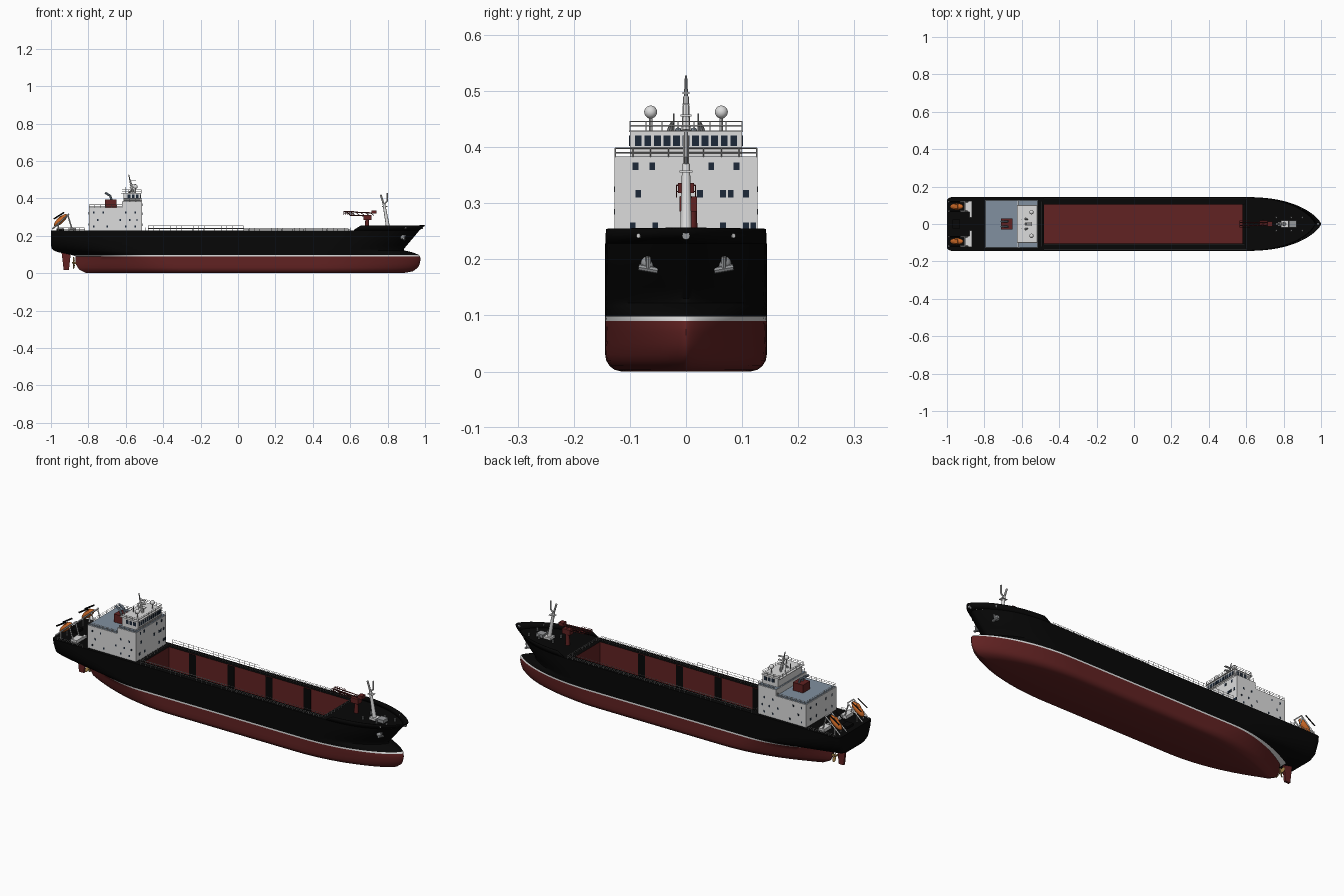
import bpy, bmesh, math
from mathutils import Vector, Matrix

if "Cube" in bpy.data.objects:
    bpy.data.objects.remove(bpy.data.objects["Cube"])

COLS = {"black": (.002, .002, .002), "red": (.12, .016, .016), "white": (.72, .72, .72),
        "blue_grey": (.22, .28, .35), "glass": (.012, .022, .04), "orange": (.6, .14, .02),
        "grey": (.3, .31, .32), "bronze": (.4, .24, .07)}
MATS = {}
for n, c in COLS.items():
    MATS[n] = bpy.data.materials.new(n)
    MATS[n].diffuse_color = (*c, 1)


class Part:
    """Collects primitives into one named object."""
    def __init__(self, name):
        self.name, self.bm, self.slots = name, bmesh.new(), []

    def slot(self, m):
        if m not in self.slots:
            self.slots.append(m)
        return self.slots.index(m)

    def paint(self, verts, m):
        i = self.slot(m)
        for f in {f for v in verts for f in v.link_faces}:
            f.material_index = i

    def box(self, x0, x1, y0, y1, z0, z1, m, rot=None):
        mat = Matrix.Translation(((x0+x1)/2, (y0+y1)/2, (z0+z1)/2)) @ (rot or Matrix()) @ Matrix.Diagonal((x1-x0, y1-y0, z1-z0, 1))
        self.paint(bmesh.ops.create_cube(self.bm, size=1, matrix=mat)["verts"], m)

    def rod(self, p, q, r, m, r2=None, n=8):
        p, q = Vector(p), Vector(q)
        mat = Matrix.Translation((p+q)/2) @ (q-p).to_track_quat('Z', 'Y').to_matrix().to_4x4()
        self.paint(bmesh.ops.create_cone(self.bm, cap_ends=True, segments=n, radius1=r, radius2=r if r2 is None else r2,
                                         depth=(q-p).length, matrix=mat)["verts"], m)

    def ball(self, c, s, m, rot=None):
        mat = Matrix.Translation(c) @ (rot or Matrix()) @ Matrix.Diagonal((*s, 1))
        self.paint(bmesh.ops.create_uvsphere(self.bm, u_segments=16, v_segments=10, radius=1, matrix=mat)["verts"], m)

    def rail(self, pts, h, m="white", bars=2, step=.03):
        up = Vector((0, 0, h))
        for p, q in zip(map(Vector, pts), map(Vector, pts[1:])):
            for b in range(1, bars+1):
                self.rod(p+up*b/bars, q+up*b/bars, .001, m, n=4)
            k = max(1, round((q-p).length/step))
            for i in range(k+1):
                a = p.lerp(q, i/k)
                self.rod(a, a+up, .001, m, n=4)

    def done(self, angle=35):
        me = bpy.data.meshes.new(self.name)
        self.bm.to_mesh(me)
        self.bm.free()
        for s in self.slots:
            me.materials.append(MATS[s])
        ob = bpy.data.objects.new(self.name, me)
        bpy.context.collection.objects.link(ob)
        bpy.ops.object.select_all(action='DESELECT')
        ob.select_set(True)
        bpy.context.view_layer.objects.active = ob
        bpy.ops.object.shade_smooth_by_angle(angle=math.radians(angle))
        return ob


# Hull lines: stem, stern and half breadth by height
def tab(t, z):
    for (a, u), (b, v) in zip(t, t[1:]):
        if z <= b:
            return u+(v-u)*max(0, z-a)/(b-a)
    return t[-1][1]


FORE = [(0, .88), (.01, .935), (.03, .962), (.06, .976), (.09, .974), (.1, .965), (.112, .93), (.122, .888), (.13, .887), (.2286, .97), (.2545, 1)]
AFT = [(0, -.81), (.02, -.85), (.05, -.868), (.09, -.868), (.098, -.89), (.112, -.96), (.12, -.985), (.135, -1)]
TRANSOM = [(0, .03), (.08, .04), (.09, .07), (.1, .2), (.112, .42), (.12, .55), (.15, .82), (.2, .97), (.2286, 1)]
RUN = [(0, -.3), (.1, -.48), (.16, -.7), (.23, -.9)]
DECK = .2286


def half(x, z):
    B = .144 if z > .03 else .114+math.sqrt(.0009-(.03-z)**2)
    xs, xe = tab([(0, .42), (.1, .48), (.23, .58)], z), tab(FORE, z)
    u = min(1, max(0, (x-xs)/(xe-xs)))
    y = B*(1-u**tab([(0, 2), (.1, 2.1), (.19, 2.7), (.23, 2.5)], z))**.72
    xr, xa = tab(RUN, z), tab(AFT, z)
    v = min(1, max(0, (xr-x)/(xr-xa)))
    y *= 1-(1-tab(TRANSOM, z))*v**2
    if z > .1 and x < xa+.03:   # rounded stern corners
        c = min(1, (xa+.03-x)/.03)
        y -= .02*(1-math.sqrt(1-c*c))
    return y


def hull_x(y, z):
    x = tab(FORE, z)
    while half(x, z) < y:
        x -= .002
    return x


hull = Part("hull")
N = 64
rings = []
for z in [0, .003, .01, .02, .03, .05, .07, .09, .098, .105, .112, .117, .122, .13, .15, .175, .2, DECK]:
    xa, xf = tab(AFT, z), tab(FORE, z)
    xs = [xa+(xf-xa)*(1-math.cos(math.pi*i/N))/2 for i in range(N+1)]
    rings.append([hull.bm.verts.new((x, -half(x, z), z)) for x in xs] +
                 [hull.bm.verts.new((x, half(x, z), z)) for x in reversed(xs)])
R, W, K = hull.slot("red"), hull.slot("white"), hull.slot("black")
M = 2*N+2
for a, b in zip(rings, rings[1:]):
    for i in range(M):
        f = hull.bm.faces.new((a[i], a[(i+1) % M], b[(i+1) % M], b[i]))
        zc = (a[i].co.z+b[i].co.z)/2
        f.material_index = R if zc < .09 else W if zc < .098 else K
for i in range(N):
    hull.bm.faces.new((rings[0][i], rings[0][M-1-i], rings[0][M-2-i], rings[0][i+1]))
bmesh.ops.remove_doubles(hull.bm, verts=hull.bm.verts, dist=1e-5)
bmesh.ops.recalc_face_normals(hull.bm, faces=hull.bm.faces)
hull.done(40)

# Deck with open hold
H0, H1, HY = -.48, .58, .105
deck = Part("deck")
deck.slot("black")
st = [-1, -.995, -.985, -.97, -.9, -.7, H0, -.2, .2, H1]+[H1+(.97-H1)*math.sin(math.pi/40*i) for i in range(1, 21)]
for x0, x1 in zip(st, st[1:]):
    a, b = half(x0, DECK), half(x1, DECK)
    hold = x0 >= H0 and x1 <= H1
    for s in ((-1, 1) if hold else (0,)):
        q = [(x0, s*HY, DECK), (x1, s*HY, DECK), (x1, s*b, DECK), (x0, s*a, DECK)] if hold else \
            [(x0, -a, DECK), (x1, -b, DECK), (x1, b, DECK), (x0, a, DECK)]
        f = deck.bm.faces.new([deck.bm.verts.new(p) for p in q])
        f.normal_update()
        if f.normal.z < 0:
            f.normal_flip()
deck.done()

hold = Part("cargo_hold")
hold.box(H0, H1, -HY, HY, .03, DECK, "red")
bmesh.ops.delete(hold.bm, geom=[f for f in hold.bm.faces if f.calc_center_median().z > .228], context='FACES_ONLY')
bmesh.ops.reverse_faces(hold.bm, faces=hold.bm.faces)
for i in range(4):            # dark wall recesses
    x = -.36+i*.225
    for s in (-1, 1):
        hold.box(x, x+.04, s*HY-.002, s*HY+.002, .04, .225, "black")
hold.done()

# Bow bulwark
bul = Part("bow_bulwark")
bul.slot("black")
for s in (-1, 1):
    cols = []
    for i in range(33):
        t = math.sin(math.pi/2*i/32)
        col = []
        for z in (DECK, .2545):
            x = .62+(tab(FORE, z)-.62)*t
            zz = DECK+(z-DECK)*min(1, (x-.615)/.04)
            col.append(bul.bm.verts.new((x, s*half(x, z), zz)))
        cols.append(col)
    for a, b in zip(cols, cols[1:]):
        q = [a[0], b[0], b[1], a[1]]
        bul.bm.faces.new(q if s < 0 else q[::-1])
bmesh.ops.remove_doubles(bul.bm, verts=bul.bm.verts, dist=1e-5)
mod = bul.done().modifiers.new("thick", 'SOLIDIFY')
mod.thickness = .003

# Anchors and fairleads
anc = Part("anchors_and_fairleads")
for s in (-1, 1):
    x = hull_x(.067, .19)
    anc.ball((x, s*.067, .193), (.014, .014, .013), "grey")
    anc.rod((x+.01, s*.05, .18), (x+.006, s*.084, .186), .006, "grey")
    anc.rod((x+.008, s*.067, .18), (x+.014, s*.067, .205), .005, "grey")
    x = hull_x(.083, .242)
    anc.rod((x-.003, s*.081, .242), (x+.003, s*.085, .242), .004, "white", n=12)
    for x in (.76, .84, .9):
        anc.rod((x, s*.035, DECK), (x, s*.035, .243), .005, "grey")
anc.rod((.978, 0, .242), (.99, 0, .242), .007, "grey", n=12)
anc.box(.83, .87, -.02, .02, DECK, .245, "grey")
anc.done()

# Deck railings
rails = Part("deck_railings")
for s in (-1, 1):
    rails.rail([(-.48, s*.138, DECK), (.03, s*.138, DECK)], .025)
    rails.rail([(.03, s*.138, DECK), (.6, s*.138, DECK)], .013)
    rails.rail([(-.48, s*.109, DECK), (.59, s*.109, DECK)], .01, "grey", 1, .06)
    rails.rail([(-.965, s*.139, DECK), (-.82, s*.139, DECK)], .014)
rails.rail([(.6, -.13, DECK), (.6, .13, DECK)], .014)
rails.rail([(-.493, -.12, DECK), (-.493, .12, DECK)], .014)
rails.done()

# Deckhouse and bridge
dh = Part("deckhouse")
dh.box(-.797, -.512, -.1277, .1277, DECK, .35, "white")
dh.box(-.62, -.512, -.1277, .1277, .35, .382, "white")
dh.box(-.794, -.622, -.125, .125, .35, .3515, "blue_grey")
dh.box(-.618, -.514, -.125, .125, .382, .3835, "blue_grey")
dh.box(-.612, -.52, -.1, .1, .382, .427, "white")
dh.box(-.625, -.515, -.102, .102, .427, .43, "white")
dh.rail([(-.62, -.126, .35), (-.795, -.126, .35), (-.795, .126, .35), (-.62, .126, .35)], .016)
dh.rail([(-.612, -.126, .382), (-.514, -.126, .382), (-.514, .126, .382), (-.612, .126, .382)], .016)
dh.rail([(-.62, -.1, .43), (-.518, -.1, .43), (-.518, .1, .43), (-.62, .1, .43), (-.62, -.1, .43)], .016)
dh.done()

win = Part("windows")
for z, ys in ((.366, (-.09, -.06, .045, .09)), (.317, (-.085, .025, .066, .08, .107)), (.259, (-.095, -.055, .066, .107, .12))):
    for y in ys:
        win.box(-.513, -.5105, y-.005, y+.005, z-.007, z+.007, "glass")
for i in range(11):
    y = -.085+i*.017
    win.box(-.521, -.5185, y-.006, y+.006, .402, .421, "glass")
for s in (-1, 1):
    for i in range(3):
        x = -.59+i*.022
        win.box(x, x+.015, s*.1-.0015, s*.1+.0015, .402, .421, "glass")
    for z, xs in ((.325, (-.77, -.72, -.6, -.55)), (.285, (-.75, -.63, -.58, -.54)), (.25, (-.77, -.7, -.6, -.55))):
        for x in xs:
            win.box(x-.004, x+.004, s*.1277-.001, s*.1277+.001, z-.005, z+.005, "glass")
for y in (-.09, -.04, .04, .09):
    for z in (.26, .32):
        win.box(-.798, -.796, y-.004, y+.004, z-.006, z+.006, "glass")
win.done()

# Funnel with exhaust pipes
fun = Part("funnel")
fun.box(-.71, -.65, -.03, .03, .35, .394, "red")
for y in (-.014, .014):
    fun.rod((-.675, y, .39), (-.684, y, .415), .006, "blue_grey")
    fun.rod((-.682, y, .413), (-.71, y, .43), .006, "blue_grey")
fun.done()

# Radar mast, domes and aerials
mast = Part("radar_mast")
mast.rod((-.562, 0, .43), (-.575, 0, .49), .008, "white", .005)
mast.rod((-.575, 0, .485), (-.584, 0, .527), .004, "grey", .002)
for z, w in ((.455, .02), (.475, .012), (.495, .012)):
    mast.box(-.58, -.545, -w/2, w/2, z, z+.003, "white")
for s in (-1, 1):
    mast.rod((-.548, s*.063, .43), (-.548, s*.063, .453), .003, "white")
    mast.ball((-.548, s*.063, .4625), (.0116,)*3, "white")
    mast.rod((-.6, s*.022, .43), (-.6, s*.022, .46), .0015, "grey")
    mast.rod((-.58, s*.028, .43), (-.57, s*.024, .445), .006, "grey", .003)
mast.done()

# Foremast
fm = Part("foremast")
fm.rod((.805, 0, DECK), (.78, 0, .37), .011, "white", .007, 12)
fm.rod((.78, 0, .365), (.763, 0, .42), .005, "white")
fm.rod((.78, 0, .368), (.797, 0, .385), .004, "white")
fm.rod((.797, 0, .383), (.797, 0, .428), .004, "white")
fm.box(.77, .8, -.012, .012, .355, .358, "white")
fm.box(.785, .825, -.02, .02, DECK, .24, "white")
fm.done()

# Deck crane
cr = Part("deck_crane")
cr.rod((.69, .01, DECK), (.69, .01, .305), .011, "red", .009, 12)
cr.box(.67, .715, -.012, .02, .285, .312, "red")
cr.box(.715, .74, -.014, .014, .318, .336, "red")
for y in (-.009, .009):
    cr.rod((.72, y, .322), (.565, y, .329), .003, "red", n=4)
    cr.rod((.7, y, .306), (.6, y, .31), .003, "red", n=4)
for i in range(6):
    x = .58+i*.025
    cr.rod((x, -.009, .325), (x+.02, .009, .31), .002, "red", n=4)
cr.rail([(.565, -.017, .31), (.62, -.017, .31), (.62, .017, .31), (.565, .017, .31), (.565, -.017, .31)], .022, "red", 2, .012)
cr.done()

# Stern lifeboats on sloping davits
lb = Part("lifeboats_and_davits")
tilt = Matrix.Rotation(math.radians(-42), 4, 'Y')
for s in (-1, 1):
    y = s*.093
    lb.ball((-.948, y, .283), (.046, .018, .017), "orange", tilt)
    lb.box(-.956, -.934, y-.01, y+.01, .286, .306, "orange", tilt)
    for d in (-.026, .026):
        lb.rod((-.993, y+d, .236), (-.905, y+d, .315), .004, "white", n=4)
        lb.rod((-.91, y+d, .31), (-.885, y+d, DECK), .004, "white", n=4)
        lb.rod((-.96, y+d, DECK), (-.96, y+d, .268), .004, "white", n=4)
        lb.rod((-.985, y+d, .29), (-.93, y+d, .325), .004, "black", n=4)
    lb.rod((-.905, y-.026, .315), (-.905, y+.026, .315), .004, "white", n=4)
    lb.box(-.9, -.865, y-.03, y+.03, DECK, .245, "white")
    lb.box(-.88, -.865, min(s*.035, s*.065), max(s*.035, s*.065), DECK, .24, "white")
lb.box(-.97, -.93, -.025, .025, DECK, .24, "black")
lb.done()

# Rudder and propeller
rud = Part("rudder")
rud.box(-.937, -.892, -.006, .006, .018, .125, "red")
for v in rud.bm.verts:
    if v.co.z < .05:
        v.co.x += .005 if v.co.x < -.91 else -.012
    elif v.co.x < -.91:
        v.co.x -= .008
rud.done()
pr = Part("propeller")
pr.rod((-.85, 0, .055), (-.888, 0, .055), .008, "bronze", .004, 12)
for i in range(4):
    R4 = Matrix.Rotation(i*math.pi/2+.4, 4, 'X')
    c = Vector((-.878, 0, .055)) + (R4 @ Vector((0, 0, .018)))
    pr.ball(c, (.002, .009, .016), "bronze", R4 @ Matrix.Rotation(.6, 4, 'Z'))
pr.done()

for m in bpy.data.materials:
    if m.users and not m.is_grease_pencil:
        m.use_nodes = True
        m.node_tree.nodes["Principled BSDF"].inputs["Base Color"].default_value = m.diffuse_color
